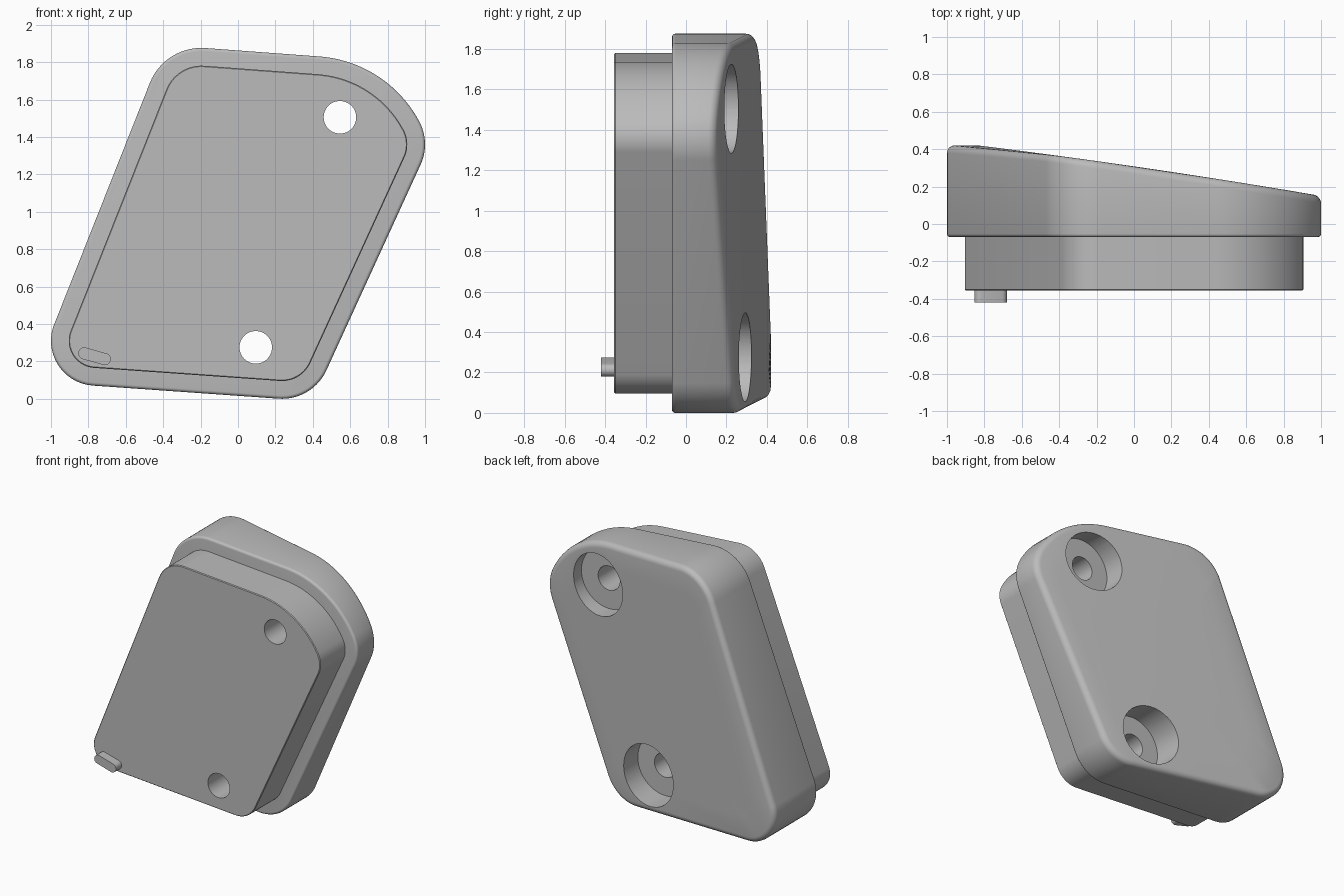
import bpy, bmesh, math
from mathutils import Vector, Matrix

cube = bpy.data.objects.get("Cube")
if cube:
    bpy.data.objects.remove(cube)

grey = bpy.data.materials.new("plain grey")
grey.use_nodes = True
grey.diffuse_color = (0.5, 0.5, 0.5, 1)
grey.node_tree.nodes["Principled BSDF"].inputs["Base Color"].default_value = (0.5, 0.5, 0.5, 1)

# Rounded outline in x and z: centre x, centre z, radius, start and end angle
ARCS = [(-0.76, 0.31, 0.24, 162, 266),
        (0.235, 0.262, 0.262, 266, 334),
        (0.74, 1.36, 0.26, 334, 388),
        (0.387, 1.172, 0.66, 28, 85),
        (-0.196, 1.58, 0.296, 85, 158)]
CENTRE = Vector((0, 0.93))
HOLES = [(0.545, 1.505), (0.095, 0.275)]


def outline(inset=0.0, scale=1.0, steps=14):
    points = []
    for cx, cz, r, a0, a1 in ARCS:
        for i in range(steps + 1):
            a = math.radians(a0 + (a1 - a0) * i / steps)
            p = Vector((cx + (r - inset) * math.cos(a), cz + (r - inset) * math.sin(a)))
            p = CENTRE + (p - CENTRE) * scale
            if not points or (p - points[-1]).length > 0.001:
                points.append(p)
    return points


def back_y(x):
    return min(0.42, 0.308 - 0.145 * x - 0.013 * x * x)


def add_object(name, bm):
    bmesh.ops.recalc_face_normals(bm, faces=bm.faces)
    mesh = bpy.data.meshes.new(name)
    bm.to_mesh(mesh)
    bm.free()
    mesh.materials.append(grey)
    obj = bpy.data.objects.new(name, mesh)
    bpy.context.collection.objects.link(obj)
    return obj


def loft(name, rings):
    """Skin a list of rings of 3D points and close both ends."""
    bm = bmesh.new()
    loops = [[bm.verts.new(p) for p in ring] for ring in rings]
    for a, b in zip(loops, loops[1:]):
        for i in range(len(a)):
            j = (i + 1) % len(a)
            bm.faces.new((a[i], a[j], b[j], b[i]))
    bm.faces.new(loops[0])
    bm.faces.new(loops[-1])
    return add_object(name, bm)


def flat_ring(inset, y):
    return [(p.x, y, p.y) for p in outline(inset)]


def back_ring(inset, drop, scale=1.0):
    return [(p.x, back_y(p.x) - drop, p.y) for p in outline(inset, scale)]


def cut_cylinder(target, x, z, radius, y0, y1):
    bm = bmesh.new()
    bmesh.ops.create_cone(bm, cap_ends=True, segments=48, radius1=radius, radius2=radius,
                          depth=y1 - y0, matrix=Matrix.Translation((x, (y0 + y1) / 2, z))
                          @ Matrix.Rotation(math.pi / 2, 4, 'X'))
    cutter = add_object("hole_cutter", bm)
    cutter.hide_render = True
    mod = target.modifiers.new("hole", 'BOOLEAN')
    mod.operation, mod.solver, mod.object = 'DIFFERENCE', 'EXACT', cutter
    bpy.context.view_layer.objects.active = target
    bpy.ops.object.modifier_apply(modifier=mod.name)
    bpy.data.objects.remove(cutter)


# Main body with rounded rims and a sloping, slightly domed back
FRONT, RIM, EDGE = -0.07, 0.04, 0.018
quarter = [math.radians(a) for a in range(0, 91, 18)]
rings = [flat_ring(EDGE * (1 - math.sin(a)), FRONT + EDGE * (1 - math.cos(a))) for a in quarter]
rings += [back_ring(RIM * (1 - math.cos(a)), RIM * (1 - math.sin(a))) for a in quarter]
rings += [back_ring(RIM, 0, s) for s in (0.85, 0.7, 0.55, 0.4, 0.25, 0.1)]
body = loft("body", rings)

# Inset plug on the front
plug = loft("front_plug", [flat_ring(0.1, -0.355), flat_ring(0.095, -0.35),
                           flat_ring(0.095, FRONT)])

# Screw holes with wide recesses at the back
for hx, hz in HOLES:
    cut_cylinder(body, hx, hz, 0.22, 0.1, 0.8)
    cut_cylinder(body, hx, hz, 0.087, -0.6, 0.3)
    cut_cylinder(plug, hx, hz, 0.087, -0.6, 0.3)

# Locating pin: a slot-shaped peg
start, end, radius = Vector((-0.822, 0.243)), Vector((-0.712, 0.212)), 0.032
tilt = math.atan2(end.y - start.y, end.x - start.x)
slot = []
for centre, turn in ((end, -math.pi / 2), (start, math.pi / 2)):
    for i in range(13):
        a = tilt + turn + math.pi * i / 12
        slot.append(centre + radius * Vector((math.cos(a), math.sin(a))))
pin = loft("locating_pin", [[(p.x, y, p.y) for p in slot] for y in (-0.42, -0.34)])

# Smooth shading with crisp edges
bpy.ops.object.select_all(action='DESELECT')
for obj in (body, plug, pin):
    obj.select_set(True)
bpy.context.view_layer.objects.active = body
bpy.ops.object.shade_smooth_by_angle(angle=math.radians(30))
